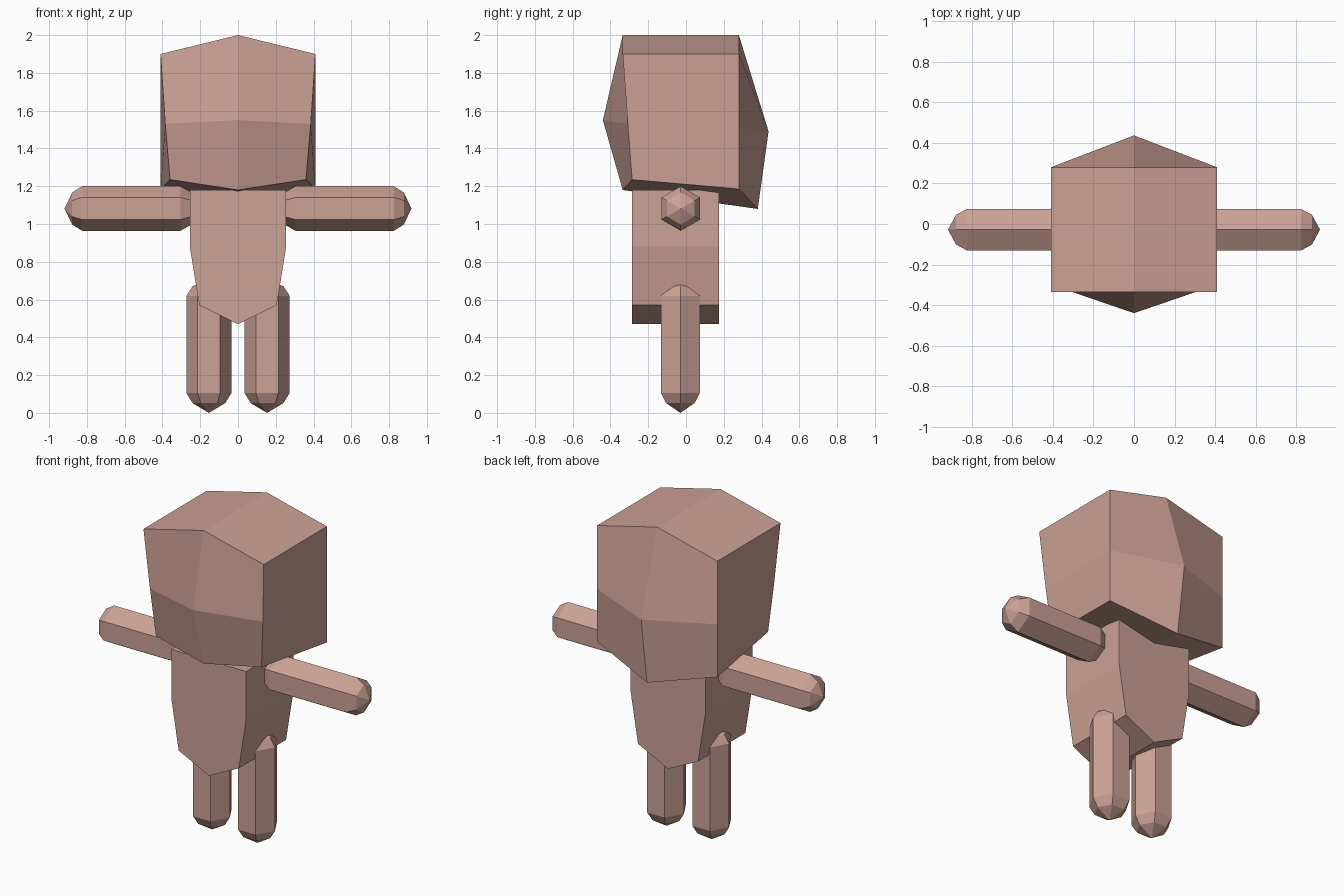
import bpy, bmesh, math

if "Cube" in bpy.data.objects:
    bpy.data.objects.remove(bpy.data.objects["Cube"])

skin = bpy.data.materials.new("dusty pink clay")
skin.diffuse_color = (0.60, 0.36, 0.30, 1)
skin.use_nodes = True
skin.node_tree.nodes["Principled BSDF"].inputs["Base Color"].default_value = skin.diffuse_color


def make(name, verts, faces, mirrored=False):
    """Flat shaded object from points and faces, optionally mirrored in x."""
    me = bpy.data.meshes.new(name)
    me.from_pydata(verts, [], faces)
    bm = bmesh.new()
    bm.from_mesh(me)
    if mirrored:
        geom = bm.verts[:] + bm.edges[:] + bm.faces[:]
        bmesh.ops.mirror(bm, geom=geom, axis='X', merge_dist=0.001)
    bmesh.ops.recalc_face_normals(bm, faces=bm.faces)
    bm.to_mesh(me)
    bm.free()
    me.materials.append(skin)
    ob = bpy.data.objects.new(name, me)
    bpy.context.collection.objects.link(ob)
    return ob


# Head: right half as three levels of four columns, front middle to back middle
levels = [
    [(0, -0.335, 2.0), (0.41, -0.335, 1.9), (0.41, 0.28, 1.9), (0, 0.28, 2.0)],
    [(0, -0.44, 1.55), (0.385, -0.308, 1.53), (0.41, 0.28, 1.51), (0, 0.437, 1.49)],
    [(0, -0.335, 1.18), (0.36, -0.285, 1.235), (0.41, 0.28, 1.185), (0, 0.38, 1.08)],
]
faces = [(0, 1, 2, 3), (8, 9, 10, 11)]
for r in range(2):
    for c in range(3):
        i = r * 4 + c
        faces.append((i, i + 1, i + 5, i + 4))
make("head", [p for row in levels for p in row], faces, True)

# Body: front outline pushed straight back
outline = [(-0.255, 1.18), (-0.255, 0.88), (-0.205, 0.57), (0, 0.47),
           (0.205, 0.57), (0.255, 0.88), (0.255, 1.18)]
n = len(outline)
verts = [(x, y, z) for y in (-0.285, 0.175) for x, z in outline]
faces = [tuple(range(n)), tuple(range(n, 2 * n))]
faces += [(i, (i + 1) % n, (i + 1) % n + n, i + n) for i in range(n)]
make("body", verts, faces)


def limb(name, profile, place):
    """Six-sided rod with pointed round ends; profile is (position, radius)."""
    verts, faces = [], []
    for t, r in profile:
        for k in range(6):
            a = math.radians(60 * k)
            verts.append(place(t, r * math.cos(a), r * math.sin(a)))
    for j in range(len(profile) - 1):
        for k in range(6):
            m = (k + 1) % 6
            faces.append((j * 6 + k, j * 6 + m, j * 6 + 6 + m, j * 6 + 6 + k))
    ob = make(name, verts, faces)
    bm = bmesh.new()
    bm.from_mesh(ob.data)
    bmesh.ops.remove_doubles(bm, verts=bm.verts, dist=0.002)
    bmesh.ops.recalc_face_normals(bm, faces=bm.faces)
    bm.to_mesh(ob.data)
    bm.free()


arm = [(0.21, 0), (0.25, 0.087), (0.305, 0.118), (0.825, 0.118), (0.878, 0.085), (0.918, 0)]
leg = [(0.0, 0), (0.052, 0.087), (0.105, 0.119), (0.62, 0.119), (0.67, 0.087), (0.71, 0)]
for side, s in (("left", -1), ("right", 1)):
    limb(side + "_arm", arm, lambda t, u, v: (s * t, -0.028 + v, 1.082 + u))
    limb(side + "_leg", leg, lambda t, u, v: (s * 0.154 + u, -0.03 + v, t))
